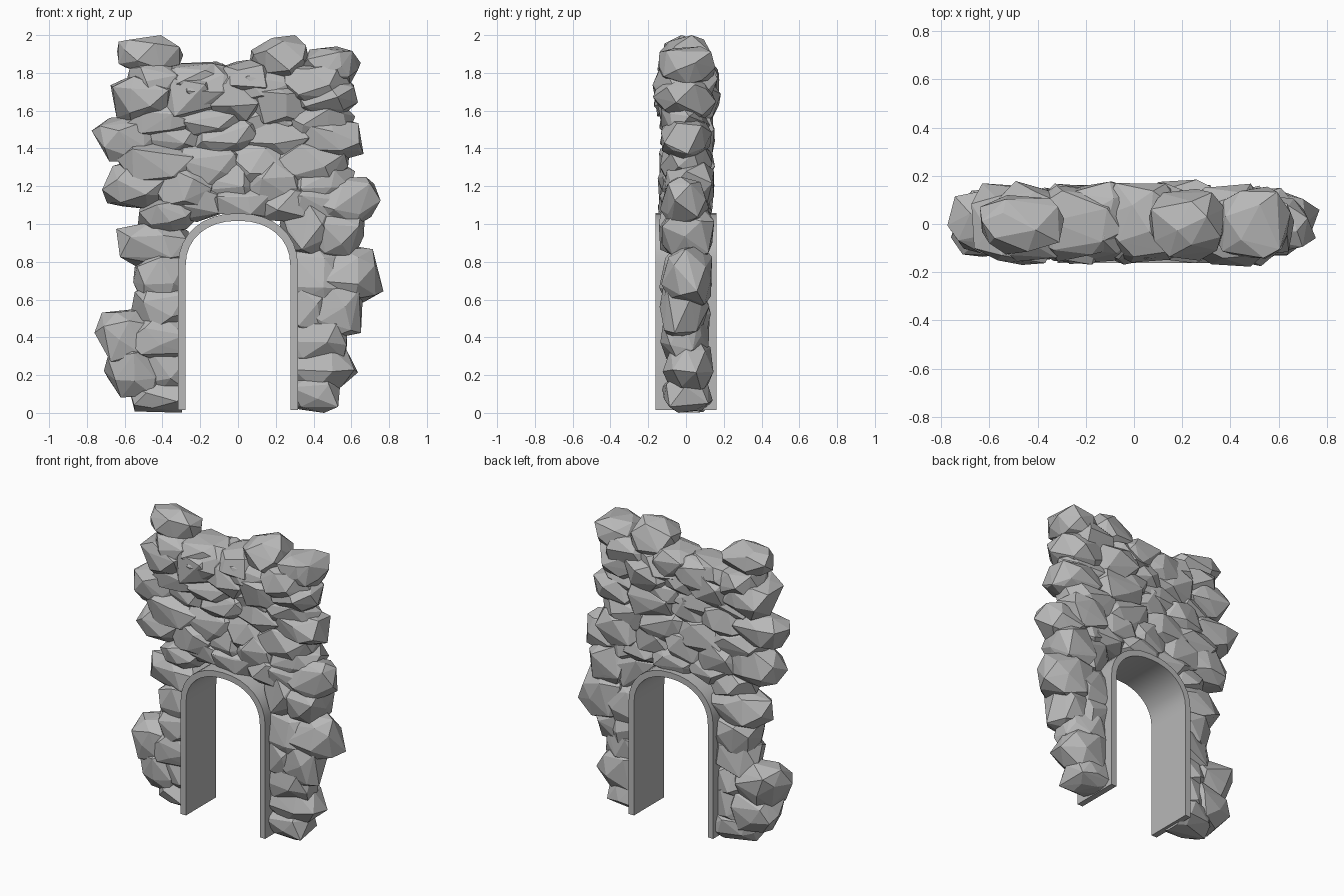
import bpy, bmesh, math, random
from mathutils import Vector

random.seed(4)
cube = bpy.data.objects.get("Cube")
if cube:
    bpy.data.objects.remove(cube, do_unlink=True)


def make_material(name, value):
    mat = bpy.data.materials.new(name)
    mat.use_nodes = True
    colour = (value, value, value, 1)
    mat.diffuse_color = colour
    mat.node_tree.nodes["Principled BSDF"].inputs["Base Color"].default_value = colour
    return mat


stone = make_material("grey stone", 0.48)


def add_object(name, bm):
    bmesh.ops.recalc_face_normals(bm, faces=bm.faces)
    mesh = bpy.data.meshes.new(name)
    bm.to_mesh(mesh)
    bm.free()
    mesh.materials.append(stone)
    obj = bpy.data.objects.new(name, mesh)
    bpy.context.collection.objects.link(obj)
    return obj


def soften(value, power):
    """Push a unit-ball coordinate outwards so that the shape gets boxier."""
    return math.copysign(abs(value) ** power, value)


# Arch outline: straight legs below a flattened round top
HALF, SPRING, RISE, FOOT = 0.317, 0.78, 0.277, 0.015
WALL, DEPTH, STEPS = 0.04, 0.162, 16


def arch_outline(inset):
    half, rise = HALF - inset, RISE - inset
    points = [(half, FOOT)]
    for i in range(STEPS + 1):
        angle = math.pi * i / STEPS
        points.append((half * soften(math.cos(angle), 0.92),
                       SPRING + rise * soften(math.sin(angle), 0.92)))
    points.append((-half, FOOT))
    return points


# Arch lining: strip between the outer and inner outlines, extruded through the wall
bm = bmesh.new()
outer = [bm.verts.new((x, -DEPTH, z)) for x, z in arch_outline(0)]
inner = [bm.verts.new((x, -DEPTH, z)) for x, z in arch_outline(WALL)]
front = [bm.faces.new((outer[i], outer[i + 1], inner[i + 1], inner[i]))
         for i in range(len(outer) - 1)]
extruded = bmesh.ops.extrude_face_region(bm, geom=front, use_keep_orig=True)["geom"]
moved = [v for v in extruded if isinstance(v, bmesh.types.BMVert)]
bmesh.ops.translate(bm, verts=moved, vec=(0, 2 * DEPTH, 0))
lining = add_object("arch_lining", bm)
lining.select_set(True)
bpy.context.view_layer.objects.active = lining
bpy.ops.object.shade_smooth_by_angle(angle=math.radians(35))


def opening_plane(x, z):
    """Point and outward direction of the opening's edge nearest to a boulder."""
    if z < SPRING:
        side = math.copysign(1, x)
        return Vector((side * (HALF - WALL / 2), 0, z)), Vector((side, 0, 0))
    half, rise = HALF - WALL / 2, RISE - WALL / 2
    angle = math.atan2((z - SPRING) / rise, x / half)
    point = Vector((half * math.cos(angle), 0, SPRING + rise * math.sin(angle)))
    normal = Vector((math.cos(angle) / half, 0, math.sin(angle) / rise)).normalized()
    return point + normal * WALL / 4, normal


def add_boulder(name, centre, halves):
    # Faceted boulder: hull of evenly spread, jittered points on a boxy ball
    bm = bmesh.new()
    count, turn = 22, random.uniform(0, math.tau)
    points = []
    for i in range(count):
        h = 1 - 2 * (i + 0.5) / count
        a = turn + i * math.pi * (3 - math.sqrt(5)) + random.uniform(-0.35, 0.35)
        r = math.sqrt(1 - h * h)
        p = Vector([soften(v, 0.8) for v in (r * math.cos(a), h, r * math.sin(a))])
        points.append(p * random.uniform(0.85, 1.1))
    # Fit the boulder to its own box
    low = [min(axis) for axis in zip(*points)]
    high = [max(axis) for axis in zip(*points)]
    for p in points:
        bm.verts.new([c + half * (2 * (v - a) / (b - a) - 1)
                      for c, half, v, a, b in zip(centre, halves, p, low, high)])
    hull = bmesh.ops.convex_hull(bm, input=bm.verts[:])
    loose = [v for v in hull["geom_interior"] if isinstance(v, bmesh.types.BMVert)]
    bmesh.ops.delete(bm, geom=loose, context="VERTS")
    # Trim the side that would block the opening
    point, normal = opening_plane(centre[0], centre[2])
    bmesh.ops.bisect_plane(bm, geom=bm.verts[:] + bm.edges[:] + bm.faces[:],
                           plane_co=point, plane_no=normal, clear_inner=True)
    rim = [e for e in bm.edges if e.is_boundary]
    if rim:
        bmesh.ops.holes_fill(bm, edges=rim)
    add_object(name, bm)


def course_depth(z):
    """The wall bulges below its crest and narrows at the very top."""
    if z > 1.88:
        return 0.12
    if z > 1.8:
        return 0.15
    return 0.17 if z > 1.6 else 0.14


def add_course(name, z, half_z, start, end):
    """Lay overlapping boulders side by side from start to end along x."""
    count = max(1, round((end - start) / 0.29))
    half_x = (end - start) / count / 2 * (1.35 if count > 1 else 1)
    for i in range(count):
        t = i / (count - 1) if count > 1 else 0
        x = start + half_x + t * (end - start - 2 * half_x)
        is_inner = 0 < i < count - 1
        lift = random.uniform(-0.03, 0.02) if is_inner else 0
        half_y = course_depth(z) * random.uniform(0.92, 1.04)
        add_boulder(f"{name}_boulder_{i + 1}", (x, random.uniform(-0.01, 0.015), z + lift),
                    (half_x, half_y, half_z))


# Pillar courses run in past the lining and are trimmed there
INNER = 0.22
left_pillar = [(1.12, .13, .755), (.97, .16, .67), (.72, .17, .77), (.55, .16, .66),
               (.38, .14, .58), (.23, .16, .635), (.1, .1, .54)]
right_pillar = [(1.05, .1, .53), (.89, .14, .645), (.71, .14, .555), (.57, .13, .57),
                (.41, .14, .76), (.23, .15, .71), (.1, .1, .58)]
for n, (z, half_z, reach) in enumerate(left_pillar, 1):
    add_course(f"left_pillar_course_{n}", z, half_z, INNER, reach)
for n, (z, half_z, reach) in enumerate(right_pillar, 1):
    add_course(f"right_pillar_course_{n}", z, half_z, -reach, -INNER)

# Wall courses above the arch, then the crest boulders
wall = [(1.11, .1, -.4, .45), (1.21, .13, -.72, .62), (1.33, .13, -.64, .59),
        (1.45, .12, -.775, .665), (1.55, .1, -.6, .62), (1.66, .13, -.675, .635),
        (1.74, .12, -.6, .6)]
crest = [(1.9, .1, -.64, -.29), (1.76, .1, -.45, -.04), (1.77, .1, -.15, .2),
         (1.86, .14, .06, .38), (1.84, .1, .33, .65)]
for n, course in enumerate(wall, 1):
    add_course(f"wall_course_{n}", *course)
for n, course in enumerate(crest, 1):
    add_course(f"crest_{n}", *course)
